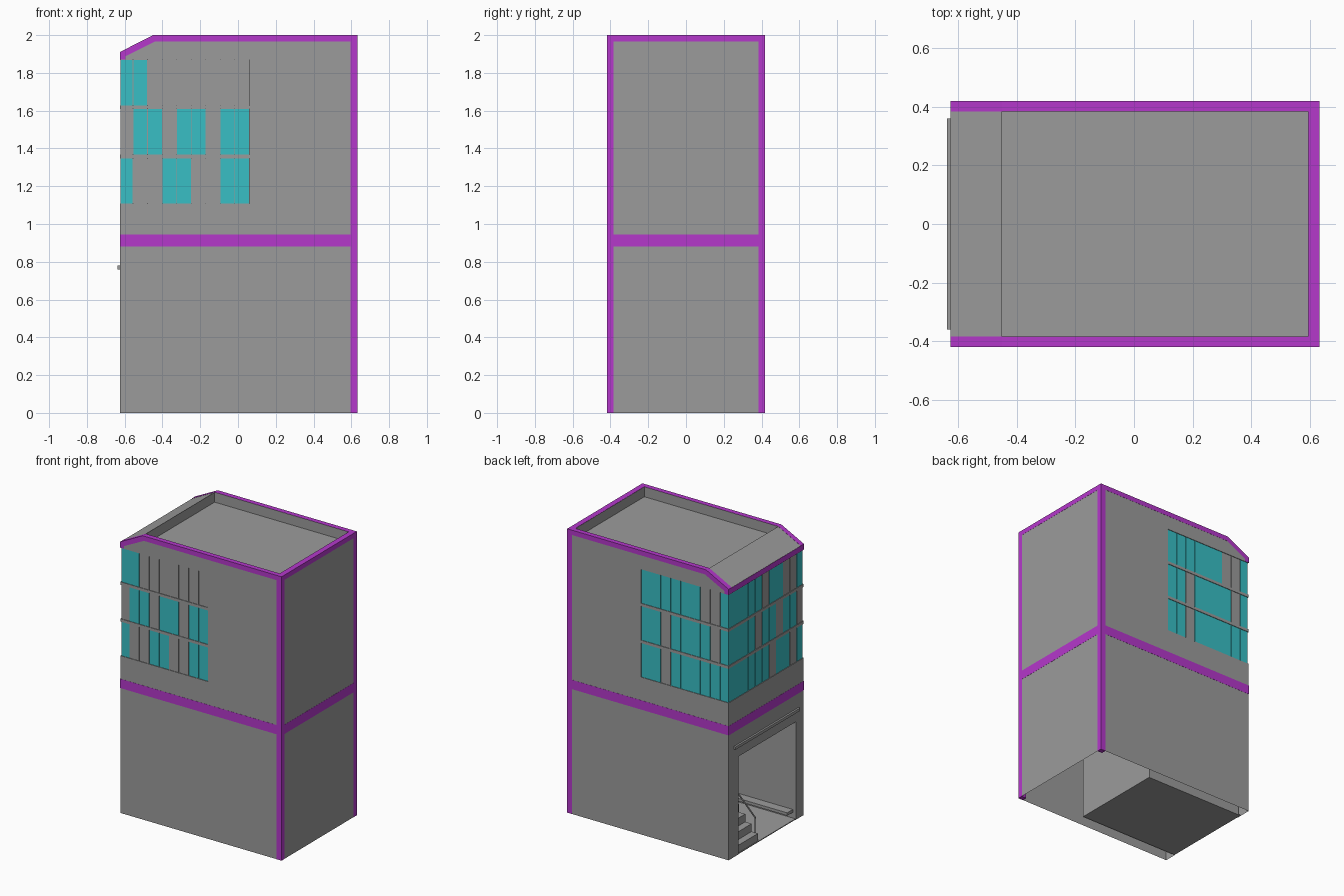
import bpy, bmesh

if "Cube" in bpy.data.objects:
    bpy.data.objects.remove(bpy.data.objects["Cube"])

XL, XR, Y = -0.625, 0.632, 0.418


def material(name, color):
    m = bpy.data.materials.new(name)
    m.diffuse_color = color
    m.use_nodes = True
    m.node_tree.nodes["Principled BSDF"].inputs["Base Color"].default_value = m.diffuse_color
    return m


purple = material("purple_trim", (0.46, 0.04, 0.6, 1))
teal = material("teal_glass", (0.04, 0.52, 0.56, 1))
grey = material("grey_wall", (0.33, 0.33, 0.33, 1))


def finish(name, bm, mat=None):
    bmesh.ops.recalc_face_normals(bm, faces=bm.faces)
    me = bpy.data.meshes.new(name)
    bm.to_mesh(me)
    bm.free()
    ob = bpy.data.objects.new(name, me)
    bpy.context.collection.objects.link(ob)
    me.materials.append(mat or grey)
    return ob


def prism(name, profile, y0, y1, mat=None):
    """Extrude an (x, z) outline from y0 to y1."""
    bm = bmesh.new()
    face = bm.faces.new([bm.verts.new((x, y0, z)) for x, z in profile])
    ext = bmesh.ops.extrude_face_region(bm, geom=[face])["geom"]
    bmesh.ops.translate(bm, vec=(0, y1 - y0, 0),
                        verts=[v for v in ext if isinstance(v, bmesh.types.BMVert)])
    return finish(name, bm, mat)


def box(name, x0, x1, y0, y1, z0, z1, mat=None):
    return prism(name, [(x0, z0), (x1, z0), (x1, z1), (x0, z1)], y0, y1, mat)


# Building shell with a sloped roof front
shell = prism("building_shell", [(XL, 0), (XR, 0), (XR, 1.999), (-0.45, 1.999), (XL, 1.909)], -Y, Y)

rows = [(1.108, 1.348), (1.368, 1.608), (1.628, 1.868)]
D = 0.008  # window recess depth


def cut(x0, x1, y0, y1, z0, z1):
    c = box("cutter", x0, x1, y0, y1, z0, z1)
    c.hide_render = True
    mod = shell.modifiers.new("cut", "BOOLEAN")
    mod.operation = "DIFFERENCE"
    mod.solver = "EXACT"
    mod.object = c
    bpy.context.view_layer.objects.active = shell
    bpy.ops.object.modifier_apply(modifier=mod.name)
    bpy.data.objects.remove(c)


# Roof well, entrance opening, ground floor room, window bands
cut(-0.45, 0.593, -0.383, 0.383, 1.93, 2.2)
cut(-0.8, -0.55, -0.33, 0.31, -0.1, 0.69)
cut(-0.605, 0.155, -0.335, 0.34, -0.1, 0.70)
for z0, z1 in rows:
    cut(-0.8, 0.06, -0.6, -Y + D, z0, z1)
    cut(-0.8, 0.06, Y - D, 0.6, z0, z1)
    cut(-0.8, XL + D, -0.61, 0.61, z0, z1)

# The underside is open
bm = bmesh.new()
bm.from_mesh(shell.data)
bmesh.ops.delete(bm, geom=[f for f in bm.faces if f.calc_center_median().z < 0.001],
                 context="FACES")
bm.to_mesh(shell.data)
bm.free()

# Window panels: column numbers that are grey, per row from bottom up
xs = [XL + 0.004] + [-0.556 + 0.077 * i for i in range(9)]
ys = [-Y + 0.004] + [-0.3465 + 0.077 * i for i in range(10)] + [Y - 0.004]
front_grey = [{1, 2, 5, 6}, {0, 3, 6}, {2, 3, 4, 5, 6, 7, 8}]
back_grey = [{6}, {6, 1}, {1, 2}]
left_grey = [{1, 4}, {0, 3, 6}, {1, 2, 5}]
G, T = 0.0015, 0.004  # gap and thickness
for r, (z0, z1) in enumerate(rows):
    for i in range(9):
        x0, x1 = xs[i] + G, xs[i + 1] - G
        box("front_window", x0, x1, -Y + D - T, -Y + D + 0.002, z0, z1,
            None if i in front_grey[r] else teal)
        box("back_window", x0, x1, Y - D - 0.002, Y - D + T, z0, z1,
            None if i in back_grey[r] else teal)
    for i in range(11):
        box("left_window", XL + D - T, XL + D + 0.002, ys[i] + G, ys[i + 1] - G, z0, z1,
            None if i in left_grey[r] else teal)

# Purple trim: roof edges, corner posts and belt
E = 0.001
edge = [(XR + E, 1.999 + E), (-0.45, 1.999 + E), (XL - E, 1.909 + E), (XL - E, 1.87),
        (-0.595, 1.87), (-0.595, 1.888), (-0.44, 1.966), (XR + E, 1.966)]
for s in (-1, 1):
    prism("roof_edge_side", edge, s * 0.384, s * (Y + E), purple)
    box("corner_post", 0.595, XR + E, s * 0.384, s * (Y + E), 0, 1.97, purple)
    box("belt_side", XL - E, XR + E, s * (Y - 0.004), s * (Y + E), 0.88, 0.945, purple)
box("roof_edge_right", 0.594, XR + E, -0.384, 0.384, 1.966, 1.999 + E, purple)
box("roof_edge_left", XL - E, XL + 0.004, -0.384, 0.384, 1.87, 1.908, purple)
box("belt_right", XR - 0.004, XR + E, -Y, Y, 0.88, 0.945, purple)
box("belt_left", XL - E, XL + 0.004, -Y, Y, 0.88, 0.945, purple)

# Ledge above the entrance
box("entrance_ledge", -0.638, XL + 0.005, -0.36, 0.36, 0.76, 0.78)

# Room floor and wall bench
box("room_floor", -0.622, 0.155, -0.33, 0.338, 0.0, 0.006)
box("bench", -0.6, -0.02, -0.333, -0.27, 0.045, 0.065)

# Staircase with a stepped outline, and a slanted rail
n = 9
run, rise = 0.45 / n, 0.055
steps = [(-0.618, 0.004)]
for i in range(n):
    steps += [(-0.618 + i * run, 0.004 + (i + 1) * rise),
              (-0.618 + (i + 1) * run, 0.004 + (i + 1) * rise)]
x1, z1 = -0.618 + n * run, n * rise
steps.append((x1, 0.004))
prism("staircase", steps, 0.08, 0.309)
prism("stair_rail", [(-0.6, 0.16), (x1, z1 + 0.1), (x1, z1 + 0.11), (-0.6, 0.17)], 0.08, 0.088)
box("rail_post", -0.6, -0.594, 0.081, 0.087, 0.05, 0.165)
